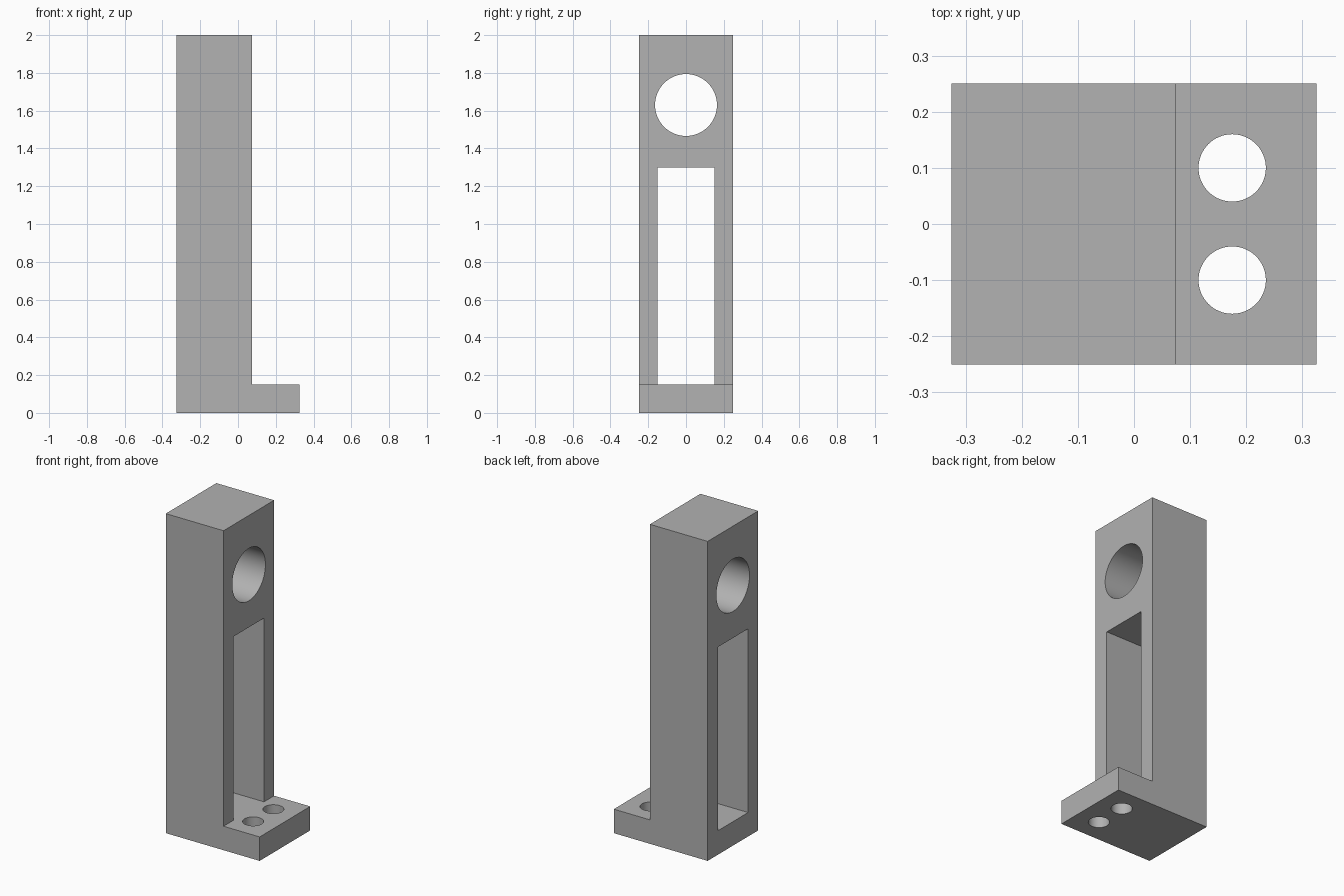
import bpy
import bmesh
from math import pi, radians
from mathutils import Matrix

default = bpy.data.objects.get("Cube")
if default:
    bpy.data.objects.remove(default, do_unlink=True)

# Key dimensions
HALF_X, HALF_Y, HEIGHT = 0.325, 0.25, 2.0
COLUMN_X = 0.075
FOOT_H = 0.15
SLOT_HALF, SLOT_TOP = 0.15, 1.3

grey = bpy.data.materials.new("plain grey")
grey.use_nodes = True
colour = (0.445, 0.445, 0.445, 1)
grey.diffuse_color = colour
grey.node_tree.nodes["Principled BSDF"].inputs["Base Color"].default_value = colour


def make_object(name, bm):
    bmesh.ops.recalc_face_normals(bm, faces=bm.faces)
    mesh = bpy.data.meshes.new(name)
    bm.to_mesh(mesh)
    bm.free()
    mesh.materials.append(grey)
    obj = bpy.data.objects.new(name, mesh)
    bpy.context.collection.objects.link(obj)
    return obj


def cylinder(name, radius, depth, matrix):
    bm = bmesh.new()
    bmesh.ops.create_cone(bm, cap_ends=True, segments=64, radius1=radius,
                          radius2=radius, depth=depth, matrix=matrix)
    return make_object(name, bm)


# Body: L-shaped side profile extruded across the width
profile = [(-HALF_X, 0), (HALF_X, 0), (HALF_X, FOOT_H),
           (COLUMN_X, FOOT_H), (COLUMN_X, HEIGHT), (-HALF_X, HEIGHT)]
bm = bmesh.new()
side = bm.faces.new([bm.verts.new((x, -HALF_Y, z)) for x, z in profile])
grown = bmesh.ops.extrude_face_region(bm, geom=[side])["geom"]
bmesh.ops.translate(bm, vec=(0, 2 * HALF_Y, 0),
                    verts=[v for v in grown if isinstance(v, bmesh.types.BMVert)])
bracket = make_object("column_bracket", bm)

# Slot through the column, level with the top of the foot
bm = bmesh.new()
slot_h = SLOT_TOP - FOOT_H
bmesh.ops.create_cube(bm, size=1, matrix=(
    Matrix.Translation((0, 0, FOOT_H + slot_h / 2))
    @ Matrix.Diagonal((1, 2 * SLOT_HALF, slot_h, 1))))
cutters = [make_object("slot_cutter", bm)]

# Shaft bore through the column and two bolt holes in the foot
cutters.append(cylinder("bore_cutter", 0.164, 1,
                        Matrix.Translation((0, 0, 1.63)) @ Matrix.Rotation(pi / 2, 4, "Y")))
for y in (-0.1, 0.1):
    cutters.append(cylinder("bolt_hole_cutter", 0.06, 0.4,
                            Matrix.Translation((0.175, y, 0.075))))

# Cut the openings, then discard the cutters
bpy.context.view_layer.objects.active = bracket
for cutter in cutters:
    cutter.hide_render = True
    mod = bracket.modifiers.new("cut", "BOOLEAN")
    mod.operation = "DIFFERENCE"
    mod.solver = "EXACT"
    mod.object = cutter
    bpy.ops.object.modifier_apply(modifier=mod.name)
    bpy.data.objects.remove(cutter, do_unlink=True)

# Smooth bores with crisp edges
bpy.ops.object.select_all(action="DESELECT")
bracket.select_set(True)
bpy.ops.object.shade_smooth_by_angle(angle=radians(30))
